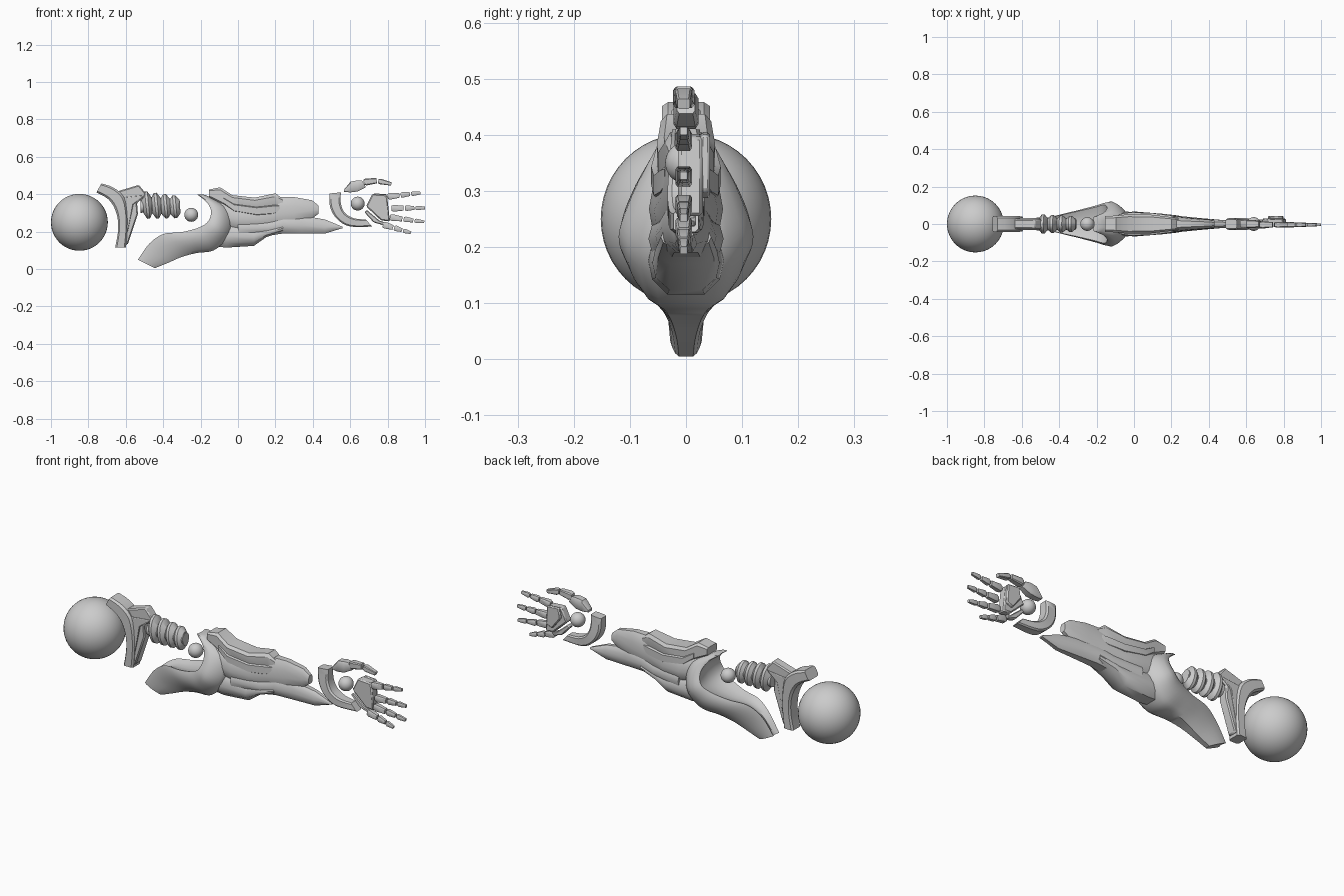
import bpy, bmesh, math
from mathutils import Vector, Matrix

if "Cube" in bpy.data.objects:
    bpy.data.objects.remove(bpy.data.objects["Cube"])

# Cross-sections: (u across from edge a to edge b, v fraction of half width), right half only
BOX = [(0, .75), (.15, 1), (.85, 1), (1, .75)]
SHELL = [(0, .5), (.2, .9), (.45, 1), (.7, .9), (.9, .7), (1, .45)]
WING = [(.14, 0), (.09, .5), (0, .85), (.12, .95), (.4, 1), (.65, .88), (.88, .68), (1, .45)]


def finish(name, bm, angle=35, bevel=0):
    bmesh.ops.recalc_face_normals(bm, faces=bm.faces)
    me = bpy.data.meshes.new(name)
    bm.to_mesh(me)
    bm.free()
    ob = bpy.data.objects.new(name, me)
    bpy.context.collection.objects.link(ob)
    bpy.ops.object.select_all(action='DESELECT')
    bpy.context.view_layer.objects.active = ob
    ob.select_set(True)
    bpy.ops.object.shade_smooth_by_angle(angle=math.radians(angle))
    if bevel:
        m = ob.modifiers.new("edge_bevel", 'BEVEL')
        m.width, m.segments = bevel, 1
    return ob


def smooth_stations(st, n):
    out = []
    for i in range(len(st) - 1):
        p = [st[max(i - 1, 0)], st[i], st[i + 1], st[min(i + 2, len(st) - 1)]]
        for k in range(n):
            t = k / n
            out.append([.5 * (2 * b + (c - a) * t + (2 * a - 5 * b + 4 * c - d) * t * t
                              + (3 * b - a - 3 * c + d) * t ** 3) for a, b, c, d in zip(*p)])
    return out + [st[-1]]


def loft(name, stations, section=BOX, n=1, y=0, angle=35):
    """Skin stations (ax, az, bx, bz, half width) with a mirrored section."""
    bm = bmesh.new()
    ring = section + [(u, -v) for u, v in reversed(section) if v > 0]
    rows = []
    for ax, az, bx, bz, w in smooth_stations(stations, n):
        rows.append([bm.verts.new((ax + (bx - ax) * u, y + w * v, az + (bz - az) * u)) for u, v in ring])
    for r, s in zip(rows, rows[1:]):
        for i in range(len(ring)):
            j = (i + 1) % len(ring)
            bm.faces.new((r[i], r[j], s[j], s[i]))
    bm.faces.new(rows[0])
    bm.faces.new(rows[-1])
    return finish(name, bm, angle)


def body(name, stations, section=SHELL, n=1):
    """Loft along x from (x, bottom, top, half width)."""
    return loft(name, [(x, b, x, t, w) for x, b, t, w in stations], section, n)


def plate(name, pts, y0, y1, bevel=.006):
    bm = bmesh.new()
    f = bm.faces.new([bm.verts.new((x, y0, z)) for x, z in pts])
    g = bmesh.ops.extrude_face_region(bm, geom=[f])
    bmesh.ops.translate(bm, vec=(0, y1 - y0, 0), verts=[v for v in g['geom'] if isinstance(v, bmesh.types.BMVert)])
    return finish(name, bm, bevel=bevel)


def ball(name, x, z, r):
    bm = bmesh.new()
    bmesh.ops.create_uvsphere(bm, u_segments=40, v_segments=24, radius=r)
    bmesh.ops.translate(bm, vec=(x, 0, z), verts=bm.verts)
    return finish(name, bm, 60)


def lathe(name, profile, x, z, ys=1, tilt=0, seg=28):
    bm = bmesh.new()
    rows = [[bm.verts.new((px, r * ys * math.cos(k * math.tau / seg), r * math.sin(k * math.tau / seg)))
             for k in range(seg)] for px, r in profile]
    for r, s in zip(rows, rows[1:]):
        for i in range(seg):
            j = (i + 1) % seg
            bm.faces.new((r[i], r[j], s[j], s[i]))
    bm.faces.new(rows[0])
    bm.faces.new(rows[-1])
    bmesh.ops.transform(bm, matrix=Matrix.Translation((x, 0, z)) @ Matrix.Rotation(tilt, 4, 'Y'), verts=bm.verts)
    return finish(name, bm)


# Joint balls
ball("shoulder_ball", -.848, .25, .152)
ball("elbow_ball", -.25, .29, .037)
ball("wrist_ball", .64, .35, .037)

# Shoulder bracket and its arm plate
loft("shoulder_bracket", [
    (-.757, .41, -.73, .458, .043), (-.695, .375, -.665, .435, .043), (-.66, .325, -.61, .385, .042),
    (-.642, .26, -.592, .29, .04), (-.643, .19, -.592, .2, .038), (-.657, .115, -.6, .115, .036)], n=3)
arm = [(-.65, .41), (-.63, .42), (-.53, .45), (-.485, .395), (-.54, .355), (-.535, .295), (-.59, .13), (-.63, .13)]
plate("shoulder_arm", arm, -.026, .026)
for s in (-1, 1):
    plate("shoulder_panel", [(-.635, .38), (-.5, .395), (-.56, .345), (-.59, .2)], s * .02, s * .031, .003)

# Ribbed upper arm
lathe("rib_core", [(-.11, .034), (.1, .03)], -.41, .335)
for i in range(4):
    r = .073 - .004 * i
    lathe("arm_rib", [(-.028, .036), (-.007, r), (.007, r), (.028, .036)], -.485 + .049 * i, .342 - .003 * i,
          ys=.7, tilt=-.1)

# Elbow guard: horn sweeping up into flared wings
loft("elbow_guard", [
    (-.535, .05, -.445, .005, .028), (-.475, .135, -.37, .035, .036), (-.40, .187, -.30, .065, .055),
    (-.30, .198, -.22, .086, .08), (-.21, .222, -.13, .10, .105), (-.16, .255, -.06, .165, .12),
    (-.144, .307, -.035, .245, .1), (-.165, .355, -.06, .33, .07), (-.22, .40, -.176, .397, .04)],
    WING, n=5, angle=40)

# Forearm shells
body("forearm_ridge", [
    (-.155, .385, .425, .042), (-.096, .35, .437, .045), (-.03, .31, .395, .052), (.09, .285, .382, .05),
    (.2, .29, .405, .037), (.24, .33, .375, .03)], BOX)
body("forearm_ridge_panel", [
    (-.08, .35, .385, .052), (-.02, .305, .35, .062), (.1, .284, .335, .058), (.19, .29, .345, .046),
    (.225, .305, .345, .038)], BOX)
body("forearm_upper", [
    (-.12, .22, .37, .06), (0, .2, .35, .066), (.1, .2, .35, .057), (.2, .21, .385, .044), (.3, .23, .385, .033),
    (.395, .27, .368, .025), (.43, .295, .34, .018)])
body("forearm_blade", [
    (.0, .17, .27, .067), (.16, .178, .27, .054), (.24, .19, .29, .043), (.34, .19, .287, .033),
    (.465, .19, .265, .022), (.56, .219, .226, .014)])
body("forearm_keel", [
    (-.12, .12, .26, .06), (-.06, .115, .25, .067), (.085, .124, .23, .06), (.15, .17, .225, .055),
    (.24, .2, .24, .045)])

# Wrist cuff
loft("wrist_cuff", [
    (.55, .41, .488, .404, .025), (.55, .35, .493, .33, .03), (.572, .3, .53, .267, .033),
    (.62, .272, .598, .228, .03), (.684, .265, .717, .227, .022)], n=4)

# Palm
plate("palm", [(.685, .335), (.718, .402), (.797, .397), (.812, .255), (.765, .26)], -.014, .03)
plate("palm_back", [(.715, .35), (.725, .405), (.795, .4), (.8, .3), (.765, .285)], .025, .043, .005)
plate("palm_edge", [(.69, .315), (.675, .305), (.725, .25), (.775, .235), (.785, .25), (.755, .26)], -.012, .018, .004)


def segment(name, p, q, h0, h1, w):
    """Tapered finger bone with a slimmer tip end."""
    p, q = Vector(p), Vector(q)
    d = (q - p).normalized()
    nrm = Vector((-d.y, d.x))
    st = []
    for t, h, k in ((0, h0 * .75, .75), (.2, h0, 1), (1, h1, .75)):
        c = p.lerp(q, t)
        a, b = c - nrm * h, c + nrm * h
        st.append((a.x, a.y, b.x, b.y, w * k))
    loft(name, st, y=-.004)


# Four fingers, three bones each
for base, tip in (((.80, .388), (.975, .407)), ((.82, .325), (1.0, .327)),
                  ((.812, .277), (.996, .252)), ((.775, .238), (.925, .194))):
    b, t = Vector(base), Vector(tip)
    for k, (f0, f1) in enumerate(((0, .36), (.4, .68), (.72, 1))):
        segment("finger_bone", b.lerp(t, f0), b.lerp(t, f1), .018 - .003 * k, .013 - .003 * k, .015 - .003 * k)

# Thumb
loft("thumb_base", [
    (.568, .413, .567, .425, .017), (.6, .41, .602, .468, .022), (.64, .415, .64, .474, .022),
    (.684, .438, .665, .472, .016)])
segment("thumb_bone", (.672, .465), (.742, .472), .019, .014, .019)
segment("thumb_tip", (.75, .471), (.82, .455), .015, .009, .015)
